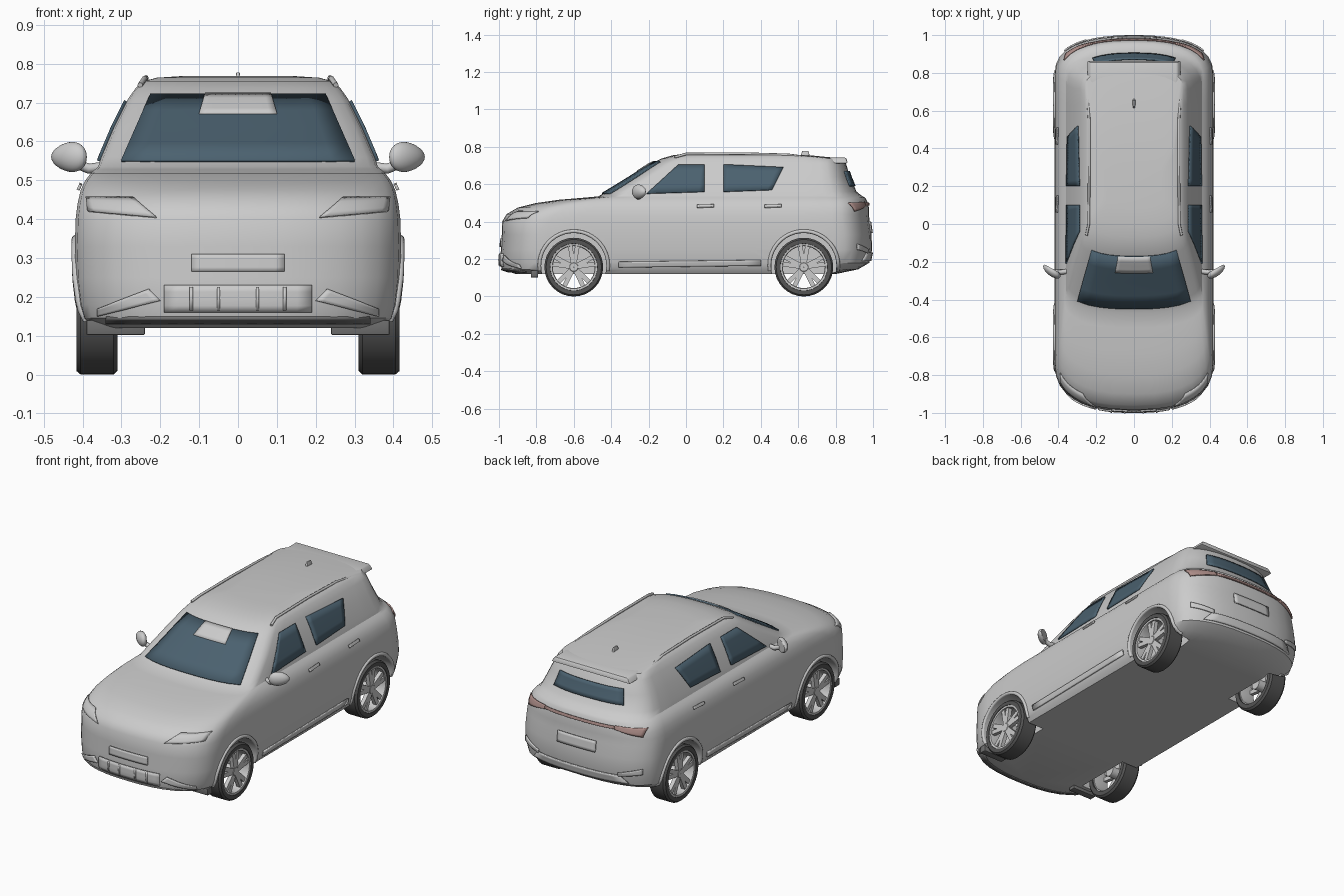
import bpy, bmesh, math
from mathutils import Matrix, Vector

if "Cube" in bpy.data.objects:
    bpy.data.objects.remove(bpy.data.objects["Cube"])

N = 2.5  # superellipse power of the rounded plan corners


def material(name, rgb):
    m = bpy.data.materials.new(name)
    m.diffuse_color = (*rgb, 1)
    m.use_nodes = True
    m.node_tree.nodes["Principled BSDF"].inputs["Base Color"].default_value = m.diffuse_color
    return m


GLASS = material("glass", (0.07, 0.12, 0.16))
RUBBER = material("rubber", (0.09, 0.09, 0.09))
LAMP = material("lamp_red", (0.42, 0.27, 0.25))
DARK = material("dark_trim", (0.16, 0.16, 0.16))

# Body plan outlines: z, front y, back y, half width, front and back corner depth
LAYERS = [
    (0.12, -0.91, 0.80, 0.380, 0.24, 0.20), (0.145, -0.985, 0.92, 0.400, 0.25, 0.20),
    (0.18, -0.993, 0.98, 0.410, 0.25, 0.20), (0.25, -0.99, 0.995, 0.418, 0.25, 0.20),
    (0.33, -0.985, 0.992, 0.420, 0.25, 0.20), (0.40, -0.983, 0.982, 0.418, 0.25, 0.20),
    (0.44, -0.960, 0.978, 0.413, 0.26, 0.20), (0.475, -0.90, 0.978, 0.405, 0.26, 0.20),
    (0.50, -0.80, 0.972, 0.393, 0.24, 0.20), (0.517, -0.68, 0.965, 0.380, 0.20, 0.20),
    (0.528, -0.55, 0.958, 0.368, 0.15, 0.20), (0.535, -0.47, 0.945, 0.360, 0.12, 0.20),
    (0.56, -0.425, 0.912, 0.352, 0.12, 0.18), (0.64, -0.295, 0.878, 0.318, 0.12, 0.16),
    (0.71, -0.185, 0.855, 0.283, 0.11, 0.14), (0.738, -0.130, 0.835, 0.263, 0.10, 0.13),
    (0.755, -0.07, 0.66, 0.243, 0.10, 0.10), (0.764, 0.0, 0.45, 0.210, 0.08, 0.08),
    (0.768, 0.08, 0.32, 0.150, 0.06, 0.06)]


def layer(z):
    for a, b in zip(LAYERS, LAYERS[1:]):
        if a[0] <= z <= b[0]:
            t = (z - a[0]) / (b[0] - a[0])
            return [p + (q - p) * t for p, q in zip(a, b)]
    return LAYERS[0] if z < LAYERS[0][0] else LAYERS[-1]


def drop(t):
    return 1 - (1 - min(abs(t), 1) ** N) ** (1 / N)


def end_y(x, z, back):
    _, yf, yb, w, df, db = layer(z)
    return yb - db * drop(x / w) if back else yf + df * drop(x / w)


def side_x(y, z):
    _, yf, yb, w, df, db = layer(z)
    t = max((yf + df - y) / df, (y - yb + db) / db, 0)
    return w * (1 - drop(t))


def finish(bm, name, mat=None, angle=30):
    bmesh.ops.recalc_face_normals(bm, faces=bm.faces)
    me = bpy.data.meshes.new(name)
    bm.to_mesh(me)
    bm.free()
    ob = bpy.data.objects.new(name, me)
    bpy.context.collection.objects.link(ob)
    if mat:
        me.materials.append(mat)
    activate(ob)
    bpy.ops.object.shade_smooth_by_angle(angle=math.radians(angle))
    return ob


def activate(ob):
    bpy.ops.object.select_all(action='DESELECT')
    ob.select_set(True)
    bpy.context.view_layer.objects.active = ob


def loft(bm, rings, closed=False):
    vs = [[bm.verts.new(p) for p in r] for r in rings]
    pairs = list(zip(vs, vs[1:])) + ([(vs[-1], vs[0])] if closed else [])
    for a, b in pairs:
        for i in range(len(a)):
            j = (i + 1) % len(a)
            bm.faces.new((a[i], a[j], b[j], b[i]))
    if not closed:
        bm.faces.new(vs[0])
        bm.faces.new(vs[-1])


def lathe(bm, profile, steps=32):
    # Closed (x, radius) profile turned around the x axis
    loft(bm, [[(x, r * math.cos(a), r * math.sin(a)) for x, r in profile]
              for a in (2 * math.pi * k / steps for k in range(steps))], True)


def box(name, lo, hi, mat=None, bevel=0.006, taper=1.0):
    bm = bmesh.new()
    bmesh.ops.create_cube(bm, size=1)
    for v in bm.verts:
        if v.co.z > 0:
            v.co.x *= taper
            v.co.y *= taper
        v.co = [a + (b - a) * (c + 0.5) for a, b, c in zip(lo, hi, v.co)]
    bmesh.ops.bevel(bm, geom=bm.edges[:], offset=bevel, segments=2, affect='EDGES', profile=0.5)
    return finish(bm, name, mat)


def panel(name, corners, face, mat=None, off=0.004, nu=10, nv=4):
    # Quad patch in (x or y, z) wrapped on the body; corners run round from lower left
    bm = bmesh.new()
    a, b, c, d = map(Vector, corners)
    grid = []
    for j in range(nv + 1):
        row = []
        for i in range(nu + 1):
            u, v = i / nu, j / nv
            h, z = a.lerp(b, u).lerp(d.lerp(c, u), v)
            if face in (1, -1):
                p = (face * (side_x(h, z) + off), h, z)
            else:
                back = face == "back"
                p = (h, end_y(h, z, back) + (off if back else -off), z)
            row.append(bm.verts.new(p))
        grid.append(row)
    for r, s in zip(grid, grid[1:]):
        for i in range(nu):
            bm.faces.new((r[i], r[i + 1], s[i + 1], s[i]))
    ob = finish(bm, name, mat)
    m = ob.modifiers.new("thickness", 'SOLIDIFY')
    m.thickness, m.offset = 0.008, 0
    return ob


def tube(name, pts, radius, mat=None):
    cu = bpy.data.curves.new(name, 'CURVE')
    cu.dimensions, cu.bevel_depth, cu.bevel_resolution, cu.use_fill_caps = '3D', radius, 2, True
    sp = cu.splines.new('POLY')
    sp.points.add(len(pts) - 1)
    for p, q in zip(sp.points, pts):
        p.co = (*q, 1)
    ob = bpy.data.objects.new(name, cu)
    bpy.context.collection.objects.link(ob)
    if mat:
        cu.materials.append(mat)


# Body shell
def outline(z, yf, yb, w, df, db):
    arc = [math.pi / 2 * k / 8 for k in range(9)]
    e = 2 / N
    half = [(w * math.sin(a) ** e, yf + df * (1 - max(math.cos(a), 0) ** e), z) for a in arc]
    half += [(w, yf + df + (yb - db - yf - df) * k / 10, z) for k in range(1, 10)]
    half += [(w * math.sin(a) ** e, yb - db * (1 - max(math.cos(a), 0) ** e), z) for a in reversed(arc)]
    return half + [(-x, y, zz) for x, y, zz in half[-2:0:-1]]


bm = bmesh.new()
loft(bm, [outline(*l) for l in LAYERS])
body = finish(bm, "body")

# Wheel wells
WHEELS = [(s, y) for s in (-1, 1) for y in (-0.60, 0.63)]
for s, y in WHEELS:
    bm = bmesh.new()
    lathe(bm, [(0.28, 0.0001), (0.28, 0.175), (0.55, 0.175), (0.55, 0.0001)], 40)
    bmesh.ops.remove_doubles(bm, verts=bm.verts, dist=0.001)
    bmesh.ops.transform(bm, matrix=Matrix.Translation((0, y, 0.165)) @ Matrix.Scale(s, 4, (1, 0, 0)), verts=bm.verts)
    cutter = finish(bm, "well_cutter")
    cutter.hide_render = True
    m = body.modifiers.new("well", 'BOOLEAN')
    m.operation, m.object, m.solver = 'DIFFERENCE', cutter, 'EXACT'
    activate(body)
    bpy.ops.object.modifier_apply(modifier=m.name)
    bpy.data.objects.remove(cutter)
bpy.ops.object.shade_smooth_by_angle(angle=math.radians(30))

# Wheels and arch trims
for s, y in WHEELS:
    place = Matrix.Translation((0, y, 0.157)) @ Matrix.Scale(s, 4, (1, 0, 0))
    bm = bmesh.new()
    lathe(bm, [(0.31, 0.122), (0.31, 0.147), (0.32, 0.157), (0.405, 0.157), (0.416, 0.148), (0.416, 0.126), (0.405, 0.122)])
    bm.transform(place)
    finish(bm, "tyre", RUBBER)
    bm = bmesh.new()
    lathe(bm, [(0.32, 0.124), (0.414, 0.127), (0.412, 0.115), (0.40, 0.112), (0.32, 0.116)])
    lathe(bm, [(0.33, 0.001), (0.33, 0.03), (0.40, 0.03), (0.408, 0.022), (0.408, 0.001)], 20)
    for k in range(5):
        for tilt in (-0.17, 0.17):
            turn = Matrix.Rotation(2 * math.pi * k / 5 + tilt, 4, 'X')
            bmesh.ops.create_cube(bm, size=1, matrix=turn @ Matrix.Translation((0.395, 0, 0.068))
                                  @ Matrix.Diagonal((0.022, 0.024, 0.10, 1)))
    bm.transform(place)
    finish(bm, "wheel_rim")
    arc = [math.radians(-8 + 196 * k / 24) for k in range(25)]
    pts = [(y + 0.184 * math.cos(a), 0.165 + 0.184 * math.sin(a)) for a in arc]
    tube("wheel_arch", [(s * (side_x(h, z) - 0.001), h, z) for h, z in pts], 0.010)

# Windscreen and rear window
panel("windscreen", [(-0.30, 0.55), (0.30, 0.55), (0.225, 0.72), (-0.225, 0.72)], "front", GLASS, 0.006)
panel("sensor_cover", [(-0.10, 0.67), (0.10, 0.67), (0.085, 0.722), (-0.085, 0.722)], "front", None, 0.012)
panel("rear_window", [(-0.22, 0.59), (0.22, 0.59), (0.20, 0.67), (-0.20, 0.67)], "back", GLASS)

# Parts on both sides
for s in (-1, 1):
    panel("front_side_window", [(-0.21, 0.55), (0.10, 0.56), (0.10, 0.705), (-0.04, 0.705)], s, GLASS)
    panel("rear_side_window", [(0.20, 0.56), (0.46, 0.57), (0.52, 0.69), (0.20, 0.705)], s, GLASS)
    panel("sill_strip", [(-0.36, 0.155), (0.40, 0.165), (0.40, 0.195), (-0.36, 0.185)], s)
    for y in (0.06, 0.42):
        panel("door_handle", [(y, 0.475), (y + 0.09, 0.478), (y + 0.09, 0.492), (y, 0.489)], s, None, 0.007)
    panel("headlight", [(s * 0.21, 0.405), (s * 0.385, 0.42), (s * 0.39, 0.455), (s * 0.27, 0.455)], "front")
    panel("fog_light_trim", [(s * 0.20, 0.19), (s * 0.36, 0.15), (s * 0.36, 0.17), (s * 0.23, 0.22)], "front")
    panel("tail_light", [(s * 0.22, 0.485), (s * 0.36, 0.455), (s * 0.37, 0.50), (s * 0.22, 0.505)], "back", LAMP)
    panel("rear_reflector", [(s * 0.25, 0.23), (s * 0.37, 0.25), (s * 0.37, 0.28), (s * 0.25, 0.25)], "back")
    tube("roof_rail", [(s * x, y, z) for x, y, z in ((0.252, -0.06, 0.745), (0.240, 0.0, 0.762), (0.237, 0.3, 0.764),
                                                    (0.237, 0.55, 0.757), (0.245, 0.66, 0.742))], 0.007)
    box("air_deflector", (min(s * 0.24, s * 0.39), -0.83, 0.102), (max(s * 0.24, s * 0.39), -0.79, 0.14), DARK, 0.003)
    # Mirror housing and stalk
    bm = bmesh.new()
    bmesh.ops.create_uvsphere(bm, u_segments=20, v_segments=12, radius=1)
    for v in bm.verts:
        v.co = (s * (0.435 + 0.046 * v.co.x), -0.25 + 0.03 * min(v.co.y, 0.5) + 0.025 * v.co.x,
                0.56 + 0.038 * v.co.z * (1 - 0.2 * v.co.x))
    finish(bm, "mirror", None, 40)
    tube("mirror_stalk", [(s * 0.345, -0.25, 0.535), (s * 0.385, -0.255, 0.53), (s * 0.42, -0.255, 0.545)], 0.013)

# Front details
panel("number_plate_front", [(-0.12, 0.265), (0.12, 0.265), (0.12, 0.31), (-0.12, 0.31)], "front")
panel("lower_grille", [(-0.19, 0.16), (0.19, 0.16), (0.19, 0.23), (-0.19, 0.23)], "front")
panel("front_lip", [(-0.34, 0.132), (0.34, 0.132), (0.34, 0.146), (-0.34, 0.146)], "front", DARK, 0.003)
for x in (-0.12, -0.05, 0.05, 0.12):
    panel("grille_bar", [(x - 0.004, 0.165), (x + 0.004, 0.165), (x + 0.004, 0.225), (x - 0.004, 0.225)], "front", None, 0.008, 2, 2)

# Rear details
panel("light_bar", [(-0.22, 0.487), (0.22, 0.487), (0.22, 0.502), (-0.22, 0.502)], "back", LAMP)
panel("number_plate_rear", [(-0.12, 0.34), (0.12, 0.34), (0.12, 0.40), (-0.12, 0.40)], "back")
panel("rear_bumper_trim", [(-0.30, 0.19), (0.30, 0.19), (0.26, 0.235), (-0.26, 0.235)], "back")
box("roof_spoiler", (-0.25, 0.66, 0.712), (0.25, 0.865, 0.742), None, 0.008, 0.92)
box("antenna_fin", (-0.008, 0.61, 0.74), (0.008, 0.665, 0.778), None, 0.003, 0.6)
